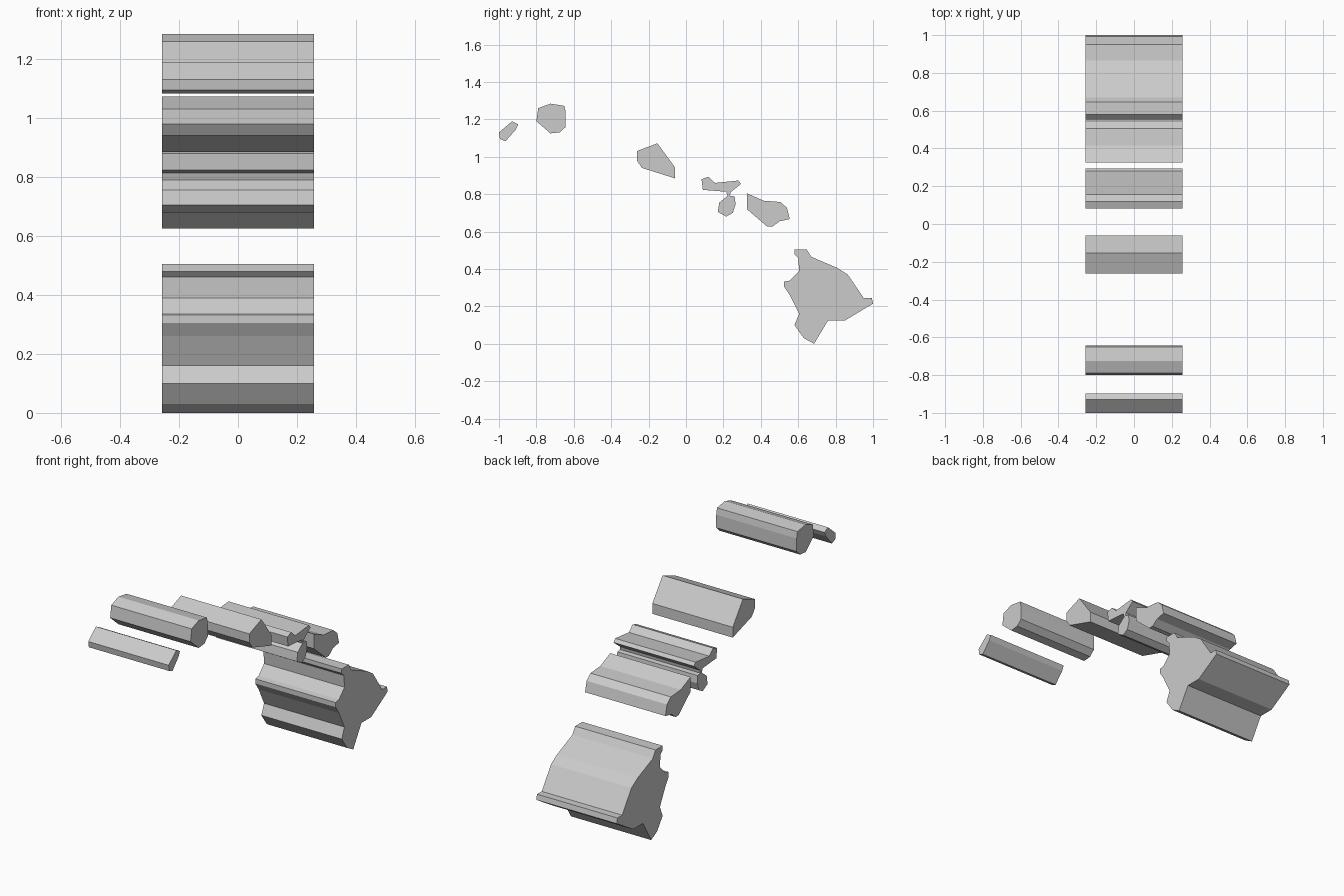
import bpy, bmesh
from mathutils import Vector

HALF_WIDTH = 0.257


def extruded_part(name, outline):
    """Extrude a (y, z) outline across the model's width."""
    bm = bmesh.new()
    face = bm.faces.new([bm.verts.new((-HALF_WIDTH, y, z)) for y, z in outline])
    result = bmesh.ops.extrude_face_region(bm, geom=[face])
    new_verts = [g for g in result["geom"] if isinstance(g, bmesh.types.BMVert)]
    bmesh.ops.translate(bm, verts=new_verts, vec=Vector((2 * HALF_WIDTH, 0, 0)))
    # Make sure the starting cap is present, then point all faces outwards
    if not any(all(v.co.x < 0 for v in f.verts) for f in bm.faces):
        bm.faces.new([v for v in bm.verts if v.co.x < 0])
    bmesh.ops.recalc_face_normals(bm, faces=bm.faces[:])
    mesh = bpy.data.meshes.new(name)
    bm.to_mesh(mesh)
    bm.free()
    obj = bpy.data.objects.new(name, mesh)
    bpy.context.collection.objects.link(obj)
    return obj


# Small sliver island at the front
extruded_part("sliver_island", [
    (-1.0, 1.13), (-0.93, 1.19), (-0.897, 1.173), (-0.91, 1.145),
    (-0.965, 1.083), (-0.995, 1.095)])

# Rounded island
extruded_part("round_island", [
    (-0.80, 1.19), (-0.79, 1.26), (-0.725, 1.284), (-0.65, 1.272),
    (-0.643, 1.235), (-0.643, 1.16), (-0.675, 1.13), (-0.725, 1.125)])

# Wedge-shaped island
extruded_part("wedge_island", [
    (-0.263, 1.03), (-0.153, 1.072), (-0.06, 0.945), (-0.06, 0.885),
    (-0.235, 0.94), (-0.263, 0.98)])

# Long thin island joined to the small one below it
extruded_part("joined_islands", [
    (0.083, 0.88), (0.12, 0.893), (0.155, 0.86), (0.28, 0.873),
    (0.295, 0.855), (0.238, 0.81), (0.235, 0.792), (0.26, 0.788),
    (0.265, 0.745), (0.25, 0.70), (0.215, 0.68), (0.17, 0.705),
    (0.178, 0.755), (0.222, 0.79), (0.215, 0.813), (0.09, 0.823)])

# Bent island
extruded_part("bent_island", [
    (0.325, 0.805), (0.415, 0.765), (0.505, 0.758), (0.54, 0.727),
    (0.555, 0.667), (0.50, 0.655), (0.462, 0.626), (0.435, 0.626),
    (0.325, 0.72)])

# Largest island, resting on the ground plane
extruded_part("large_island", [
    (0.58, 0.505), (0.645, 0.505), (0.67, 0.465), (0.81, 0.405),
    (0.865, 0.37), (0.95, 0.245), (0.993, 0.245), (1.0, 0.215),
    (0.85, 0.125), (0.76, 0.125), (0.685, 0.0), (0.63, 0.03),
    (0.58, 0.10), (0.605, 0.16), (0.555, 0.26), (0.525, 0.305),
    (0.525, 0.332), (0.555, 0.338), (0.605, 0.39), (0.60, 0.46),
    (0.58, 0.48)])
